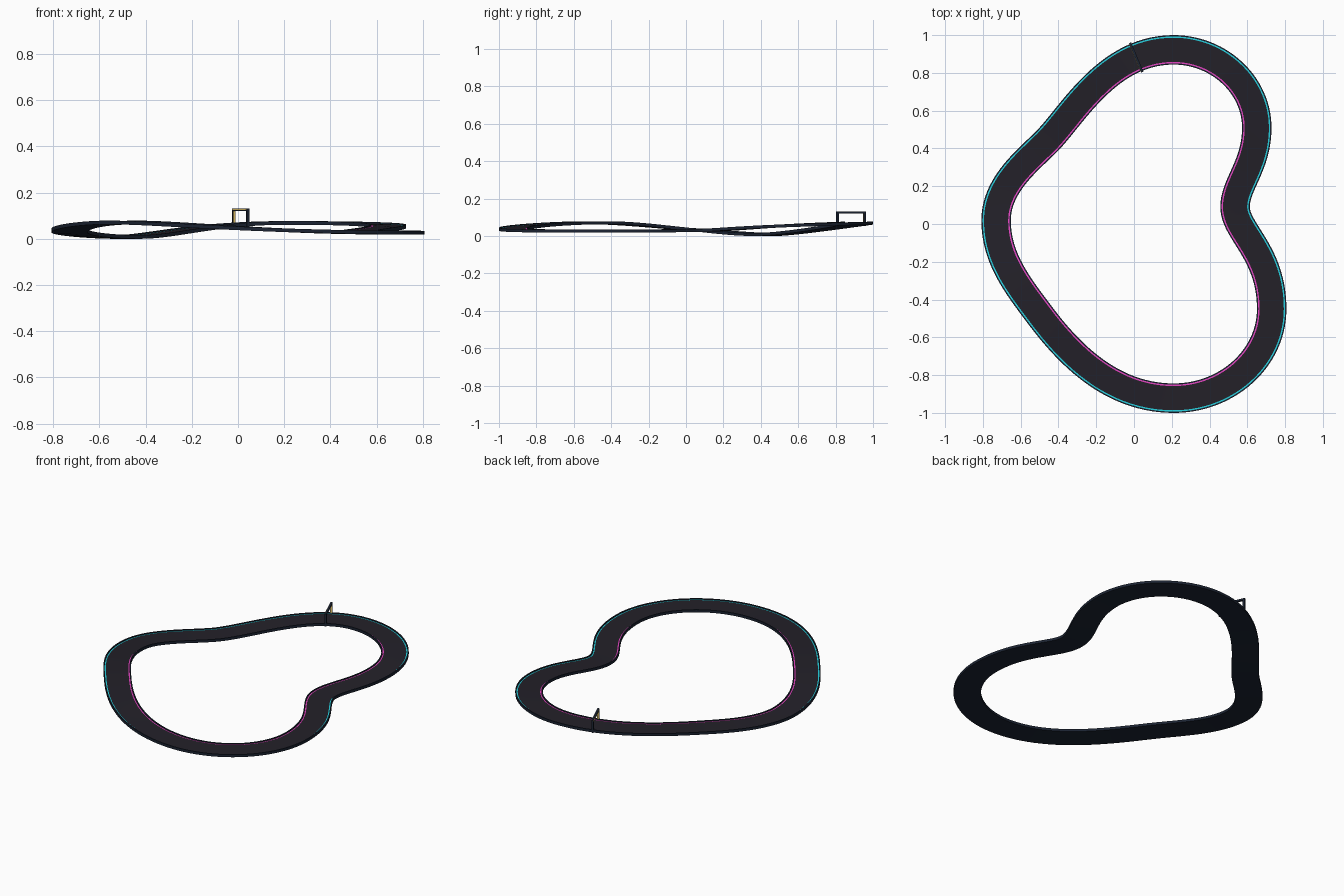
import bpy, bmesh, math
from mathutils import Vector, Matrix
from mathutils.geometry import interpolate_bezier

cube = bpy.data.objects.get("Cube")
if cube:
    bpy.data.objects.remove(cube, do_unlink=True)


def material(name, color):
    m = bpy.data.materials.new(name)
    m.use_nodes = True
    m.diffuse_color = (*color, 1)
    m.node_tree.nodes["Principled BSDF"].inputs["Base Color"].default_value = (*color, 1)
    return m


slate = material("dark slate", (0.011, 0.017, 0.032))
asphalt = material("asphalt", (0.017, 0.015, 0.022))
cyan = material("cyan", (0.02, 0.65, 0.75))
magenta = material("magenta", (0.8, 0.06, 0.55))
yellow = material("warm yellow", (0.85, 0.6, 0.15))

# Centre line knots, clockwise: position, direction, handle in, handle out
KNOTS = [
    ((0.21, 0.922, 0.080), (1, 0, 0), 0.34, 0.24),
    ((0.65, 0.51, 0.065), (0, -1, -0.045), 0.225, 0.20),
    ((0.535, 0.09, 0.042), (0, -1, -0.02), 0.12, 0.13),
    ((0.729, -0.45, 0.038), (0, -1, 0), 0.30, 0.26),
    ((0.21, -0.922, 0.048), (-1, 0, 0.04), 0.285, 0.34),
    ((-0.50, -0.48, 0.082), (-0.6, 0.8, 0), 0.24, 0.20),
    ((-0.73, 0.02, 0.047), (0, 1, -0.085), 0.20, 0.20),
    ((-0.45, 0.45, 0.020), (0.68, 0.73, 0.03), 0.13, 0.20),
]
STEPS = 28
HALF = 0.078
DEPTH = 0.016

path = []
for i, (p, d, _, out) in enumerate(KNOTS):
    q, e, inn, _ = KNOTS[(i + 1) % len(KNOTS)]
    p, d, q, e = map(Vector, (p, d, q, e))
    path += interpolate_bezier(p, p + d * out, q - e * inn, q, STEPS + 1)[:-1]
drop = min(p.z for p in path) - DEPTH
for p in path:
    p.z -= drop


def outward(i):
    t = path[(i + 1) % len(path)] - path[i - 1]
    return Vector((-t.y, t.x, 0)).normalized()


def sweep(name, profile, mats):
    """Sweep a closed profile of (offset, height, material of next side)."""
    bm = bmesh.new()
    rings = []
    for i, p in enumerate(path):
        n = outward(i)
        rings.append([bm.verts.new(p + n * o + Vector((0, 0, h))) for o, h, _ in profile])
    k = len(profile)
    for i, a in enumerate(rings):
        b = rings[(i + 1) % len(rings)]
        for j in range(k):
            f = bm.faces.new((a[j], a[(j + 1) % k], b[(j + 1) % k], b[j]))
            f.material_index = profile[j][2]
    bmesh.ops.recalc_face_normals(bm, faces=bm.faces)
    finish(name, bm, mats, smooth=True)


def finish(name, bm, mats, smooth=False):
    mesh = bpy.data.meshes.new(name)
    bm.to_mesh(mesh)
    bm.free()
    for m in mats:
        mesh.materials.append(m)
    ob = bpy.data.objects.new(name, mesh)
    bpy.context.collection.objects.link(ob)
    if smooth:
        bpy.ops.object.select_all(action="DESELECT")
        ob.select_set(True)
        bpy.context.view_layer.objects.active = ob
        bpy.ops.object.shade_smooth_by_angle(angle=math.radians(30))


# Road deck with painted edge bands
INNER, BAND, ROAD_Z = HALF - 0.007, HALF - 0.014, -0.006
sweep("road_deck", [
    (-INNER, -DEPTH, 0), (-INNER, ROAD_Z, 3), (-BAND, ROAD_Z, 1),
    (BAND, ROAD_Z, 2), (INNER, ROAD_Z, 0), (INNER, -DEPTH, 0),
], [slate, asphalt, cyan, magenta])

# Guard rails along both edges
for name, s in (("outer_rail", 1), ("inner_rail", -1)):
    sweep(name, [(s * INNER, -DEPTH, 0), (s * INNER, 0, 0),
                 (s * HALF, 0, 0), (s * HALF, -DEPTH, 0)], [slate])

# Start gate
spot = min(range(len(path)), key=lambda i: (path[i].xy - Vector((0.025, 0.89))).length)
centre, n = path[spot], outward(spot)
gate = Matrix.Translation((centre.x, centre.y, 0)) @ Matrix.Rotation(
    math.atan2(n.y, n.x) - math.pi / 2, 4, "Z")


def box(name, low, high, mat):
    low, high = Vector(low), Vector(high)
    bm = bmesh.new()
    bmesh.ops.create_cube(bm, size=1, matrix=gate @ Matrix.Translation(
        (low + high) / 2) @ Matrix.Diagonal((*(high - low), 1)))
    finish(name, bm, [mat])


TOP, BEAM, R = 0.132, 0.121, 0.006
FOOT = centre.z - DEPTH
for side, s in (("outer", 1), ("inner", -1)):
    y = s * HALF
    box(side + "_gate_post", (-R, y - R, FOOT), (R, y + R, TOP), slate)
    face = sorted((y - s * R, y - s * (R + 0.002)))
    box(side + "_post_light", (-R * 0.7, face[0], centre.z),
        (R * 0.7, face[1], BEAM), yellow)
box("gate_beam", (-R, -HALF, BEAM), (R, HALF, TOP), slate)
box("beam_light", (-R - 0.002, -HALF, BEAM + 0.003), (-R, HALF, TOP - 0.003), yellow)
